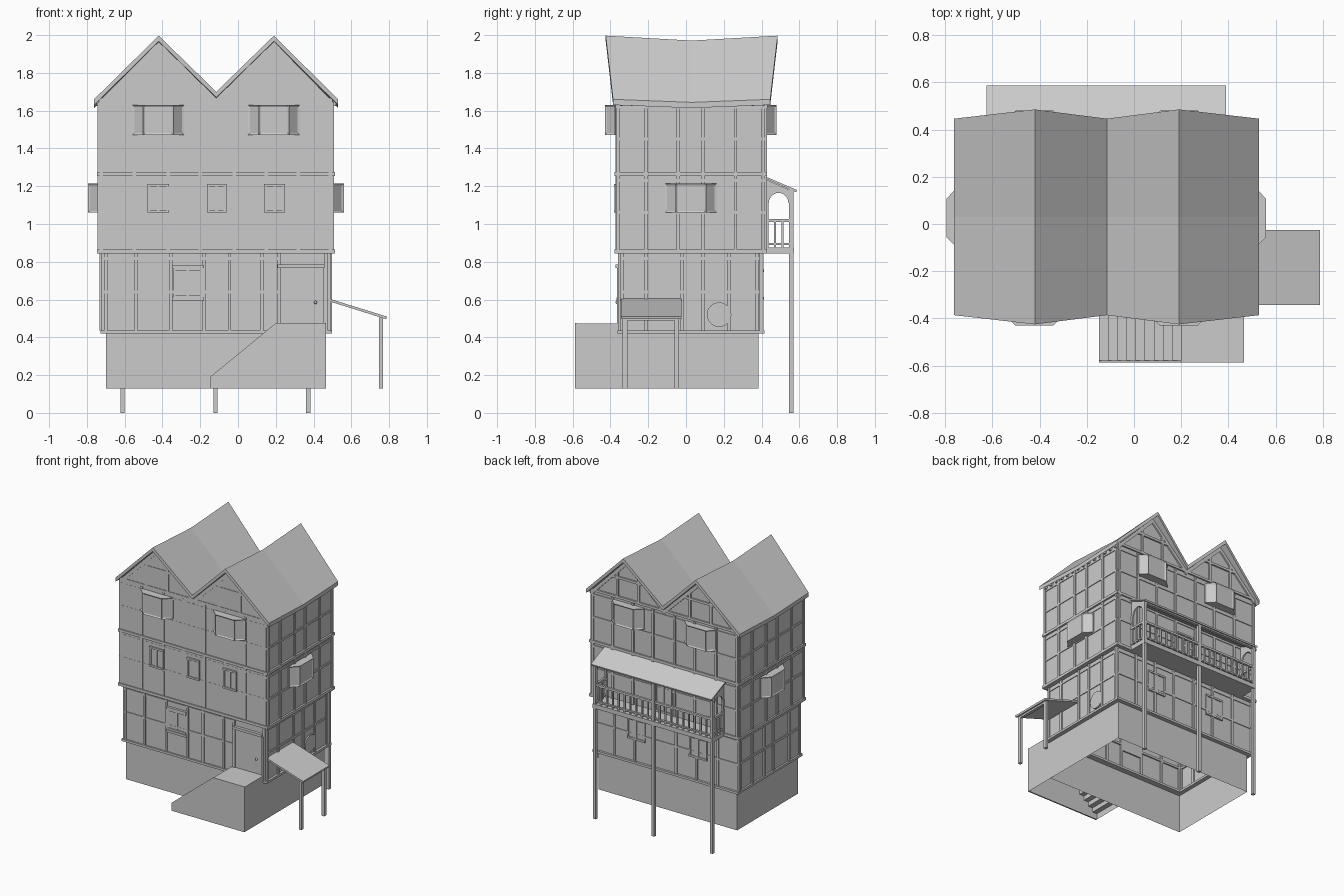
import bpy, bmesh, math
from mathutils import Vector, Matrix

if "Cube" in bpy.data.objects:
    bpy.data.objects.remove(bpy.data.objects["Cube"])

parts = {}

def part(name):
    return parts.setdefault(name, bmesh.new())

def prism(name, pts, axis, a, b):
    """Extrude a 2D outline along an axis; returns the end cap faces."""
    bm = part(name)
    pos = {'x': lambda u, v, w: (w, u, v), 'y': lambda u, v, w: (u, w, v), 'z': lambda u, v, w: (u, v, w)}[axis]
    A = [bm.verts.new(pos(u, v, a)) for u, v in pts]
    B = [bm.verts.new(pos(u, v, b)) for u, v in pts]
    caps = [bm.faces.new(A[::-1]), bm.faces.new(B)]
    n = len(pts)
    sides = [bm.faces.new((A[i], A[(i + 1) % n], B[(i + 1) % n], B[i])) for i in range(n)]
    return caps, sides

def box(name, x0, x1, y0, y1, z0, z1):
    return prism(name, [(x0, y0), (x1, y0), (x1, y1), (x0, y1)], 'z', z0, z1)

def sheet(name, pts):
    bm = part(name)
    bm.faces.new([bm.verts.new(p) for p in pts])

def plank(name, side, dims, a0, a1, z0, z1, d):
    """Board lying on one wall of a storey, standing out by d."""
    x0, x1, y0, y1 = dims
    if side == 'F': box(name, a0, a1, y0 - d, y0 + 0.01, z0, z1)
    if side == 'B': box(name, a0, a1, y1 - 0.01, y1 + d, z0, z1)
    if side == 'L': box(name, x0 - d, x0 + 0.01, a0, a1, z0, z1)
    if side == 'R': box(name, x1 - 0.01, x1 + d, a0, a1, z0, z1)

def window(side, dims, a0, a1, z0, z1, d=0.009, w=0.014):
    n, m = 'window_frames', (a0 + a1) / 2
    plank('window_panes', side, dims, a0, a1, z0, z1, 0.004)
    for a in (a0, a1 - w, m - w / 2):
        plank(n, side, dims, a, a + w, z0, z1, d)
    for z in (z0, z1 - w):
        plank(n, side, dims, a0, a1, z, z + w, d + 0.003)

BASE = (-0.70, 0.465, -0.345, 0.385)
LOW = (-0.715, 0.48, -0.35, 0.40)
UP = (-0.735, 0.50, -0.37, 0.42)
RIDGES = (-0.42, 0.19)
UNDER = [(-0.735, 1.65), (-0.42, 1.966), (-0.115, 1.667), (0.19, 1.966), (0.50, 1.65)]

# Hollow stone base and storey walls
def shell(name, d, z0, z1, gabled=False):
    x0, x1, y0, y1 = d
    for x in (x0, x1):
        sheet(name, [(x, y0, z0), (x, y1, z0), (x, y1, z1), (x, y0, z1)])
    for y in (y0, y1):
        top = [(x, y, z) for x, z in UNDER[::-1]] if gabled else [(x1, y, z1), (x0, y, z1)]
        sheet(name, [(x0, y, z0), (x1, y, z0)] + top)
shell('stone_base', BASE, 0.13, 0.43)
shell('ground_walls', LOW, 0.42, 0.86)
shell('upper_walls', UP, 0.85, 1.65, True)

# Ledge beams ringing each storey
for (x0, x1, y0, y1), z0, z1 in (((-0.728, 0.497, -0.362, 0.416), 0.42, 0.437),
                                 ((-0.747, 0.514, -0.378, 0.43), 0.843, 0.864),
                                 ((-0.747, 0.514, -0.378, 0.43), 1.255, 1.275)):
    w = 0.06
    for a, b in ((y0, y0 + w), (y1 - w, y1)):
        box('ledge_beams', x0, x1, a, b, z0, z1)
    for a, b in ((x0, x0 + w), (x1 - w, x1)):
        box('ledge_beams', a, b, y0 + w, y1 - w, z0, z1)

# Timber framing on all walls
W = 0.009
back_x = (-0.725, -0.55, -0.37, -0.20, -0.02, 0.15, 0.32, 0.488)
side_y = (-0.36, -0.213, -0.04, 0.09, 0.262, 0.41)
low_y = (-0.34, -0.21, -0.02, 0.09, 0.23, 0.375)
for z0, z1, rail, d in ((0.437, 0.843, 0.64, LOW), (0.864, 1.255, 1.06, UP), (1.275, 1.645, 1.45, UP)):
    low = d is LOW
    front_x = (-0.70, -0.54, -0.355, -0.178, -0.045, 0.125, 0.215, 0.468) if low else back_x
    for side, xs, t in (('F', front_x, 0.009 if low else 0.002), ('B', back_x, 0.009),
                        ('L', low_y if low else side_y, 0.009), ('R', low_y if low else side_y, 0.009)):
        for a in xs:
            a = max(a, xs[0])
            plank('timber_posts', side, d, a - W, a + W, z0, z1, t)
        lo, hi = (d[0], d[1]) if side in 'FB' else (d[2], d[3])
        if side == 'F' and low:
            hi = 0.215
        for z in (rail, z1 - 0.025):
            plank('timber_rails', side, d, lo, hi, z - 0.008, z + 0.008, t * 0.6)

# Gable timbers: rakes, collar and uprights
for side, t in (('F', 0.004), ('B', 0.011)):
    y0, y1 = (UP[2] - t, UP[2] + 0.005) if side == 'F' else (UP[3] - 0.005, UP[3] + t)
    for (xa, za), (xb, zb) in zip(UNDER, UNDER[1:]):
        prism('gable_timbers', [(xa, za), (xb, zb), (xb, zb - 0.035), (xa, za - 0.035)], 'y', y0, y1)
    for r in RIDGES:
        plank('gable_timbers', side, UP, r - 0.15, r + 0.15, 1.80, 1.818, t)
        for s in (-0.09, 0.09):
            plank('gable_timbers', side, UP, r + s - W, r + s + W, 1.665, 1.86, t)
    plank('gable_timbers', side, UP, UP[0], UP[1], 1.65, 1.668, t)

# Twin-gabled sagging roof slab
bm = part('twin_roof')
prof = [(-0.762, 1.66, 0), (-0.42, 1.997, 1), (-0.115, 1.70, 0), (0.19, 1.997, 1), (0.53, 1.66, 0)]
layers = []
for drop in (0, 0.03):
    grid = []
    for s in (-1, 0, 1):
        grid.append([bm.verts.new((x, 0.03 + s * (0.455 if r else 0.416),
                     z - drop - (0 if s else 0.026 if r else 0.016))) for x, z, r in prof])
    layers.append(grid)
for g in layers:
    for j in range(2):
        for i in range(4):
            bm.faces.new((g[j][i], g[j][i + 1], g[j + 1][i + 1], g[j + 1][i]))
T, B = layers
for j in (0, 2):
    for i in range(4):
        bm.faces.new((T[j][i], T[j][i + 1], B[j][i + 1], B[j][i]))
for i in (0, 4):
    for j in range(2):
        bm.faces.new((T[j][i], T[j + 1][i], B[j + 1][i], B[j][i]))

# Rafter tails under the eaves
for k in range(14):
    y = -0.35 + k * 0.058
    box('rafter_tails', 0.495, 0.518, y, y + 0.014, 1.625, 1.65)
    box('rafter_tails', -0.75, -0.73, y, y + 0.014, 1.625, 1.65)

# Bay windows with recessed panes
def bay(side, c, z0, z1):
    h, m, dep = 0.137, 0.08, 0.06
    raw = [(-h, -0.01), (-h, 0.006), (-m, dep), (m, dep), (h, 0.006), (h, -0.01)]
    put = {'F': lambda u, v: (c + u, UP[2] - v), 'B': lambda u, v: (c + u, UP[3] + v),
           'L': lambda u, v: (UP[0] - v, c + u), 'R': lambda u, v: (UP[1] + v, c + u)}[side]
    caps, sides = prism('bay_windows', [put(u, v) for u, v in raw], 'z', z0, z1)
    b = part('bay_windows')
    bmesh.ops.recalc_face_normals(b, faces=b.faces[:])
    bmesh.ops.inset_individual(b, faces=sides[1:4], thickness=0.014, depth=-0.006)
for s in 'FB':
    bay(s, -0.422, 1.472, 1.63)
    bay(s, 0.19, 1.472, 1.63)
for s in 'LR':
    bay(s, 0.026, 1.06, 1.215)

# Flat windows
for x0, x1 in ((-0.48, -0.365), (-0.165, -0.062), (0.138, 0.25)):
    window('F', UP, x0, x1, 1.06, 1.213)
window('F', LOW, -0.345, -0.187, 0.61, 0.768)
plank('window_sill', 'F', LOW, -0.35, -0.18, 0.592, 0.61, 0.018)
plank('window_sill', 'F', LOW, -0.35, -0.18, 0.768, 0.784, 0.018)
for x in (-0.46, 0.06):
    window('B', LOW, x, x + 0.15, 0.60, 0.76)
window('B', UP, -0.18, -0.04, 0.88, 1.15)

# Round window on the right wall
ring = [(0.175 + 0.065 * math.cos(i * math.tau / 24), 0.52 + 0.065 * math.sin(i * math.tau / 24)) for i in range(24)]
caps, _ = prism('round_window', ring, 'x', LOW[1] - 0.01, LOW[1] + 0.009)
bmesh.ops.inset_region(part('round_window'), faces=[caps[1]], thickness=0.012, depth=-0.006)

# Front door
plank('door', 'F', LOW, 0.228, 0.455, 0.472, 0.768, 0.006)
plank('door_frame', 'F', LOW, 0.21, 0.228, 0.472, 0.768, 0.014)
plank('door_frame', 'F', LOW, 0.452, 0.466, 0.472, 0.768, 0.014)
plank('door_frame', 'F', LOW, 0.208, 0.458, 0.766, 0.786, 0.022)
bmesh.ops.create_uvsphere(part('door_knob'), u_segments=10, v_segments=6, radius=0.009,
                          matrix=Matrix.Translation((0.41, LOW[2] - 0.014, 0.585)))

# Hollow front staircase: side wall, treads, risers, landing
ya, yb = -0.577, -0.345
prism('stair_wall', [(-0.148, 0.13), (0.465, 0.13), (0.465, 0.475), (0.20, 0.475), (-0.148, 0.19)], 'y', -0.587, ya)
z = 0.13
for i in range(9):
    x, top = -0.148 + i * 0.0387, 0.175 + i * 0.033
    sheet('stair_steps', [(x, ya, z), (x, yb, z), (x, yb, top), (x, ya, top)])
    sheet('stair_steps', [(x, ya, top), (x, yb, top), (x + 0.0387, yb, top), (x + 0.0387, ya, top)])
    z = top
sheet('stair_steps', [(0.20, ya, z), (0.20, yb, z), (0.20, yb, 0.472), (0.20, ya, 0.472)])
sheet('stair_landing', [(0.20, ya, 0.472), (0.465, ya, 0.472), (0.465, yb, 0.472), (0.20, yb, 0.472)])
sheet('stair_landing', [(0.465, ya, 0.13), (0.465, yb, 0.13), (0.465, yb, 0.472), (0.465, ya, 0.472)])

# Side lean-to
prism('lean_to_roof', [(0.478, 0.606), (0.788, 0.51), (0.785, 0.496), (0.478, 0.592)], 'y', -0.343, -0.025)
for y in (-0.335, -0.06):
    box('lean_to_posts', 0.746, 0.768, y, y + 0.024, 0.13, 0.505)
box('lean_to_posts', 0.746, 0.768, -0.335, -0.036, 0.488, 0.503)

# Back balcony: deck, posts, roof
box('balcony_deck', -0.62, 0.385, 0.415, 0.573, 0.843, 0.876)
prism('balcony_roof', [(0.415, 1.254), (0.587, 1.18), (0.584, 1.168), (0.415, 1.242)], 'x', -0.625, 0.39)
for x in (-0.623, -0.131, 0.361):
    box('balcony_posts', x, x + 0.023, 0.545, 0.569, 0, 1.185)
box('balcony_posts', -0.62, 0.384, 0.545, 0.567, 1.165, 1.18)

# Balcony railing
for z0, z1 in ((1.01, 1.026), (0.89, 0.90)):
    box('balcony_rail', -0.62, 0.384, 0.549, 0.566, z0, z1)
    for x in (-0.619, 0.366):
        box('balcony_rail', x, x + 0.016, 0.42, 0.55, z0, z1)
for k in range(1, 20):
    x = -0.612 + k * 0.0492
    box('balcony_balusters', x - 0.006, x + 0.006, 0.552, 0.563, 0.87, 1.015)
for x in (-0.617, 0.368):
    for y in (0.465, 0.505):
        box('balcony_balusters', x, x + 0.011, y, y + 0.011, 0.87, 1.015)
    # Arched end panel
    arc = [(0.49 + 0.052 * math.cos(t), 1.11 + 0.055 * math.sin(t)) for t in [i * math.pi / 10 for i in range(11)]]
    prism('balcony_arches', [(0.55, 1.11), (0.55, 1.18), (0.425, 1.235), (0.425, 1.11)] + arc[::-1], 'x', x, x + 0.011)
    box('balcony_arches', x, x + 0.011, 0.42, 0.438, 0.87, 1.12)

# Turn every collected part into an object
for name, bm in parts.items():
    bmesh.ops.recalc_face_normals(bm, faces=bm.faces[:])
    me = bpy.data.meshes.new(name)
    bm.to_mesh(me)
    bm.free()
    bpy.context.collection.objects.link(bpy.data.objects.new(name, me))
